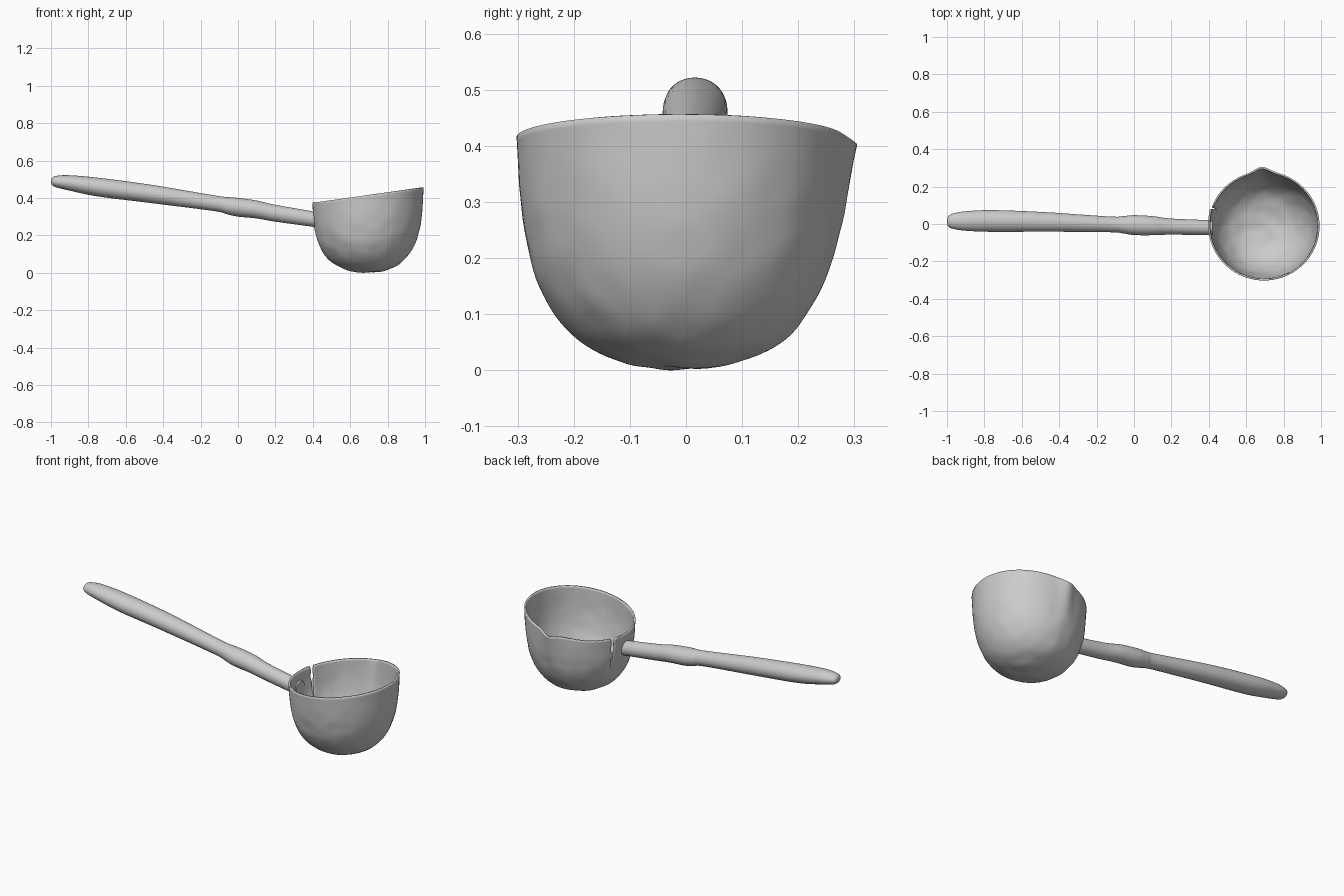
import bpy, bmesh, math
from mathutils import Vector, noise

if "Cube" in bpy.data.objects:
    bpy.data.objects.remove(bpy.data.objects["Cube"])


def spline(points, t):
    """Catmull-Rom through tuples, keyed on the parameter 0..1."""
    n = len(points) - 1
    s = min(max(t, 0), 1) * n
    i = min(int(s), n - 1)
    f = s - i
    p = [Vector(points[min(max(k, 0), n)]) for k in range(i - 1, i + 3)]
    return 0.5 * (2 * p[1] + (p[2] - p[0]) * f
                  + (2 * p[0] - 5 * p[1] + 4 * p[2] - p[3]) * f ** 2
                  + (3 * p[1] - p[0] - 3 * p[2] + p[3]) * f ** 3)


def grid_object(name, rows, capped=False):
    """Skin a list of point rows, weld coincident points, smooth shade."""
    bm = bmesh.new()
    grid = [[bm.verts.new(p) for p in row] for row in rows]
    for a, b in zip(grid, grid[1:]):
        for i in range(len(a) - 1):
            bm.faces.new((a[i], a[i + 1], b[i + 1], b[i]))
    bmesh.ops.remove_doubles(bm, verts=bm.verts, dist=1e-4)
    if capped:
        bmesh.ops.holes_fill(bm, edges=[e for e in bm.edges if e.is_boundary], sides=0)
        bmesh.ops.recalc_face_normals(bm, faces=bm.faces)
    mesh = bpy.data.meshes.new(name)
    bm.to_mesh(mesh)
    bm.free()
    obj = bpy.data.objects.new(name, mesh)
    bpy.context.collection.objects.link(obj)
    bpy.context.view_layer.objects.active = obj
    obj.select_set(True)
    bpy.ops.object.shade_smooth_by_angle(angle=math.radians(40))
    obj.select_set(False)
    return obj


# Bowl: rounded profile, sloping rim, pinched spout and a crack by the handle
profile = [(0, 0), (0.33, 0.03), (0.64, 0.14), (0.86, 0.36), (0.965, 0.65), (1, 1)]
crack = math.radians(161)
rows = []
for j in range(41):
    r, h = spline(profile, j / 40)
    gap = math.radians(4.5) * max(0, (h - 0.5) / 0.5)
    gap *= 1 + 0.35 * math.sin(h * 32)
    row = []
    for i in range(145):
        u = i / 144
        a = crack + gap / 2 + u * (2 * math.pi - gap)
        c, s = math.cos(a), math.sin(a)
        spout = math.exp(-((a - math.radians(452)) / math.radians(9)) ** 2)
        flap = gap * 0.28 * math.exp(-u * 50)
        rad = r + spout * 0.08 * h ** 3 + flap
        rim = 0.415 + 0.041 * c - 0.012 * spout
        p = Vector((0.695 + 0.297 * rad * c, -0.01 + 0.292 * rad * s, max(h, 0) * rim))
        dent = noise.noise(p * 15) * 0.005 * (1 - h) ** 0.7
        p += Vector((c * r, s * r, r - 1)) * dent
        row.append(p)
    rows.append(row)
bowl = grid_object("bowl", rows)
wall = bowl.modifiers.new("wall", "SOLIDIFY")
wall.thickness = 0.009
wall.offset = -1

# Handle: x, y centre, z centre, y radius, z radius
stations = [(-1.0, 0.015, 0.488, 0.001, 0.001), (-0.994, 0.015, 0.488, 0.026, 0.019),
            (-0.97, 0.015, 0.487, 0.04, 0.031), (-0.9, 0.016, 0.48, 0.052, 0.041),
            (-0.75, 0.016, 0.458, 0.058, 0.05), (-0.47, 0.011, 0.422, 0.052, 0.049),
            (-0.13, -0.002, 0.372, 0.042, 0.042), (-0.06, -0.004, 0.359, 0.046, 0.046),
            (0.0, -0.006, 0.35, 0.053, 0.05), (0.1, -0.009, 0.338, 0.051, 0.048),
            (0.2, -0.014, 0.318, 0.043, 0.045), (0.42, -0.02, 0.284, 0.04, 0.041)]
rows = []
for j in range(89):
    x, y, z, ry, rz = spline(stations, j / 88)
    rows.append([(x, y + max(ry, 0) * math.cos(k * math.pi / 16),
                  z + max(rz, 0) * math.sin(k * math.pi / 16)) for k in range(33)])
grid_object("handle", rows, capped=True)
